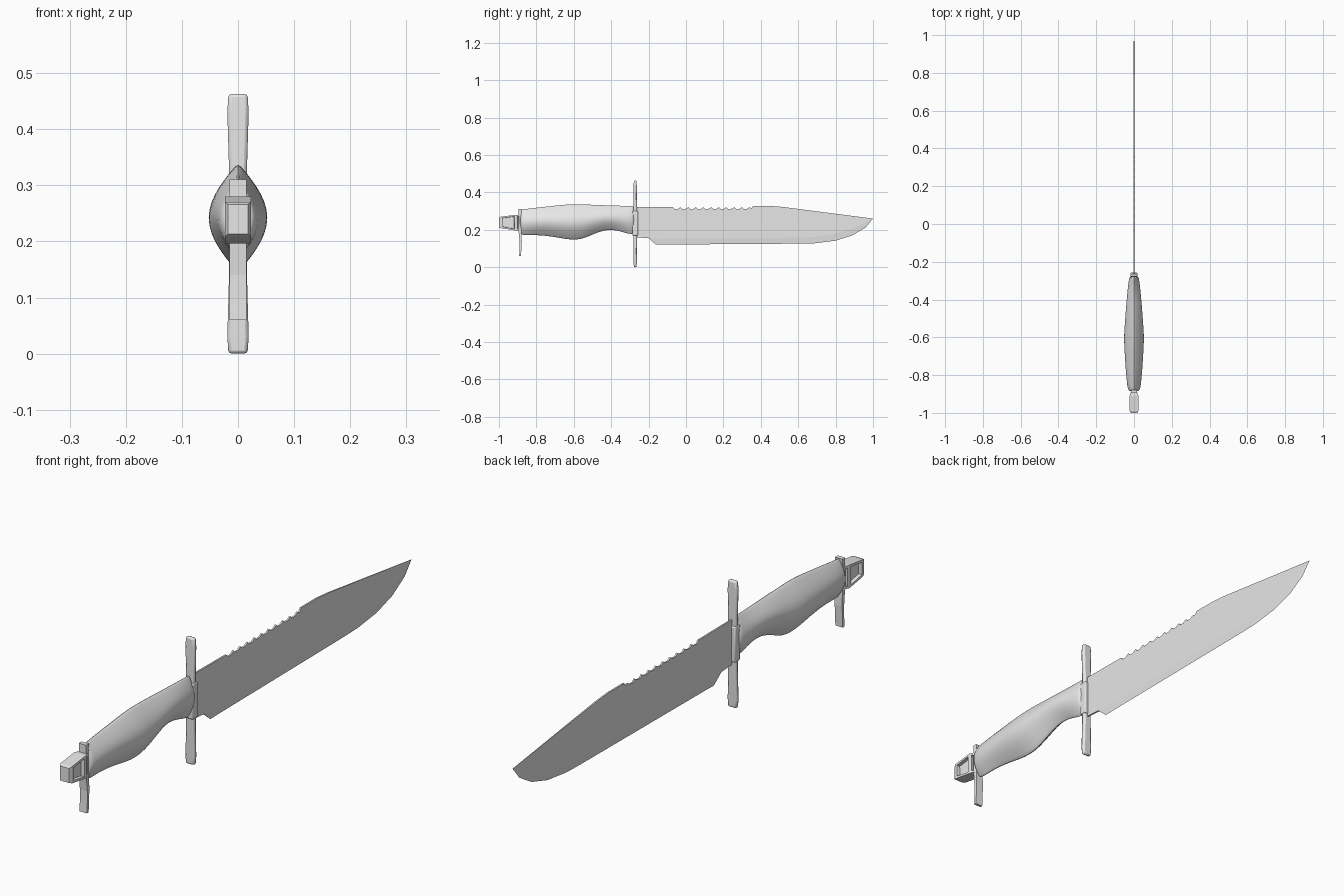
import bpy, bmesh, math
from mathutils import Vector

cube = bpy.data.objects.get("Cube")
if cube:
    bpy.data.objects.remove(cube)

steel = bpy.data.materials.new("light grey")
steel.use_nodes = True
GREY = (0.8, 0.8, 0.8, 1)
steel.diffuse_color = GREY
steel.node_tree.nodes["Principled BSDF"].inputs["Base Color"].default_value = GREY


def finish(name, bm, bevel=0, subdiv=0, smooth=None):
    bmesh.ops.recalc_face_normals(bm, faces=bm.faces)
    mesh = bpy.data.meshes.new(name)
    bm.to_mesh(mesh)
    bm.free()
    mesh.materials.append(steel)
    ob = bpy.data.objects.new(name, mesh)
    bpy.context.collection.objects.link(ob)
    if bevel:
        mod = ob.modifiers.new("bevel", 'BEVEL')
        mod.width, mod.segments = bevel, 2
        mod.limit_method = 'ANGLE'
    if subdiv:
        mod = ob.modifiers.new("subdivision", 'SUBSURF')
        mod.levels = mod.render_levels = subdiv
    if smooth:
        bpy.ops.object.select_all(action='DESELECT')
        ob.select_set(True)
        bpy.context.view_layer.objects.active = ob
        bpy.ops.object.shade_smooth_by_angle(angle=math.radians(smooth))
    return ob


def loft(rings):
    """Skin a list of closed rings and cap both ends."""
    bm = bmesh.new()
    vs = [[bm.verts.new(p) for p in ring] for ring in rings]
    n = len(vs[0])
    for a, b in zip(vs, vs[1:]):
        for i in range(n):
            j = (i + 1) % n
            bm.faces.new((a[i], a[j], b[j], b[i]))
    bm.faces.new(vs[0])
    bm.faces.new(vs[-1])
    bmesh.ops.recalc_face_normals(bm, faces=bm.faces)
    return bm


def flat_ring(z, hx, y0, y1):
    return [(-hx, y0, z), (hx, y0, z), (hx, y1, z), (-hx, y1, z)]


def upright_ring(y, hx, z0, z1):
    return [(-hx, y, z0), (hx, y, z0), (hx, y, z1), (-hx, y, z1)]


# Handle: lens-shaped sections (y, half width, bottom, top)
def grip_ring(y, w, lo, hi, n=20):
    mid, half = (lo + hi) / 2, (hi - lo) / 2
    ring = []
    for i in range(n):
        a = 2 * math.pi * i / n
        c = math.cos(a)
        ring.append((w * (0.3 * c + 0.7 * c ** 3), y, mid + half * math.sin(a)))
    return ring


grip = [(-0.885, 0.024, 0.185, 0.308), (-0.88, 0.030, 0.175, 0.310),
        (-0.86, 0.037, 0.168, 0.312), (-0.80, 0.043, 0.172, 0.319),
        (-0.72, 0.049, 0.164, 0.328), (-0.65, 0.053, 0.150, 0.336),
        (-0.60, 0.055, 0.145, 0.338), (-0.55, 0.052, 0.150, 0.337),
        (-0.50, 0.048, 0.174, 0.335), (-0.43, 0.043, 0.201, 0.332),
        (-0.37, 0.037, 0.198, 0.330), (-0.32, 0.032, 0.180, 0.329),
        (-0.29, 0.027, 0.176, 0.329), (-0.275, 0.022, 0.178, 0.328)]
finish("handle", loft([grip_ring(*g) for g in grip]), subdiv=1, smooth=50)

# Crossguard with slim waist next to the grip, plus its collar
guard = [(0.0, 0.017, -0.279, -0.264), (0.03, 0.019, -0.28, -0.263),
         (0.14, 0.016, -0.28, -0.262), (0.33, 0.016, -0.28, -0.262),
         (0.43, 0.019, -0.28, -0.263), (0.463, 0.017, -0.279, -0.264)]
finish("crossguard", loft([flat_ring(*g) for g in guard]), bevel=0.006, smooth=40)
finish("guard_collar", loft([flat_ring(0.17, 0.018, -0.287, -0.257),
                             flat_ring(0.30, 0.018, -0.287, -0.257)]),
       bevel=0.004, smooth=40)

# Rear plate, its tail curving a little
plate = [(0.06, -0.892, -0.882), (0.10, -0.890, -0.880), (0.14, -0.890, -0.878),
         (0.20, -0.896, -0.880), (0.31, -0.896, -0.880)]
finish("rear_plate", loft([flat_ring(z, 0.015, a, b) for z, a, b in plate]))

# Pommel: tapered block with recessed sides
bm = loft([upright_ring(-1.0, 0.018, 0.213, 0.266),
           upright_ring(-0.99, 0.023, 0.209, 0.270),
           upright_ring(-0.91, 0.023, 0.196, 0.280),
           upright_ring(-0.885, 0.015, 0.196, 0.278)])
sides = [f for f in bm.faces if abs(f.normal.x) > 0.95]
bmesh.ops.inset_individual(bm, faces=sides, thickness=0.012, depth=0)
bmesh.ops.inset_individual(bm, faces=sides, thickness=0.001, depth=-0.013)
finish("pommel", bm)

# Blade: spine with saw teeth, flat sides, ground cutting edge
T = 0.003
spine = [(-0.27, 0.323), (-0.07, 0.321)]
teeth, start, pitch = 10, -0.06, 0.041
for i in range(teeth):
    y = start + i * pitch
    spine += [(y, 0.311), (y + 0.4 * pitch, 0.312), (y + 0.75 * pitch, 0.321)]
spine += [(0.35, 0.315), (0.36, 0.328), (0.45, 0.328), (0.52, 0.322)]
tip_point = (1.0, 0.260)
grind = [(-0.20, 0.155), (-0.13, 0.152), (0.60, 0.158), (0.70, 0.163),
         (0.79, 0.176), (0.87, 0.198), (0.93, 0.225)]
edge = [(-0.16, 0.120), (-0.12, 0.121), (0.60, 0.126), (0.69, 0.128),
        (0.80, 0.142), (0.89, 0.170), (0.96, 0.212)]
heel = (-0.27, 0.160)

bm = bmesh.new()
tip = bm.verts.new((0, *tip_point))
cut = [bm.verts.new((0, *p)) for p in edge] + [tip]
loops = []
for x in (-T, T):
    top = [bm.verts.new((x, *p)) for p in spine]
    low = [bm.verts.new((x, *p)) for p in grind]
    end = bm.verts.new((x, *heel))
    bm.faces.new(top + [tip] + low[::-1] + [end])
    line = low + [tip]
    for i in range(len(edge)):
        quad = [line[i], line[i + 1], cut[i + 1], cut[i]]
        bm.faces.new(list(dict.fromkeys(quad)))
    loops.append((top, low, end))
(lt, ll, le), (rt, rl, re) = loops
for i in range(len(lt) - 1):
    bm.faces.new((lt[i], lt[i + 1], rt[i + 1], rt[i]))
bm.faces.new((lt[-1], tip, rt[-1]))
bm.faces.new((lt[0], rt[0], re, le))
bm.faces.new((le, re, rl[0], ll[0]))
bm.faces.new((ll[0], rl[0], cut[0]))
finish("blade", bm)
